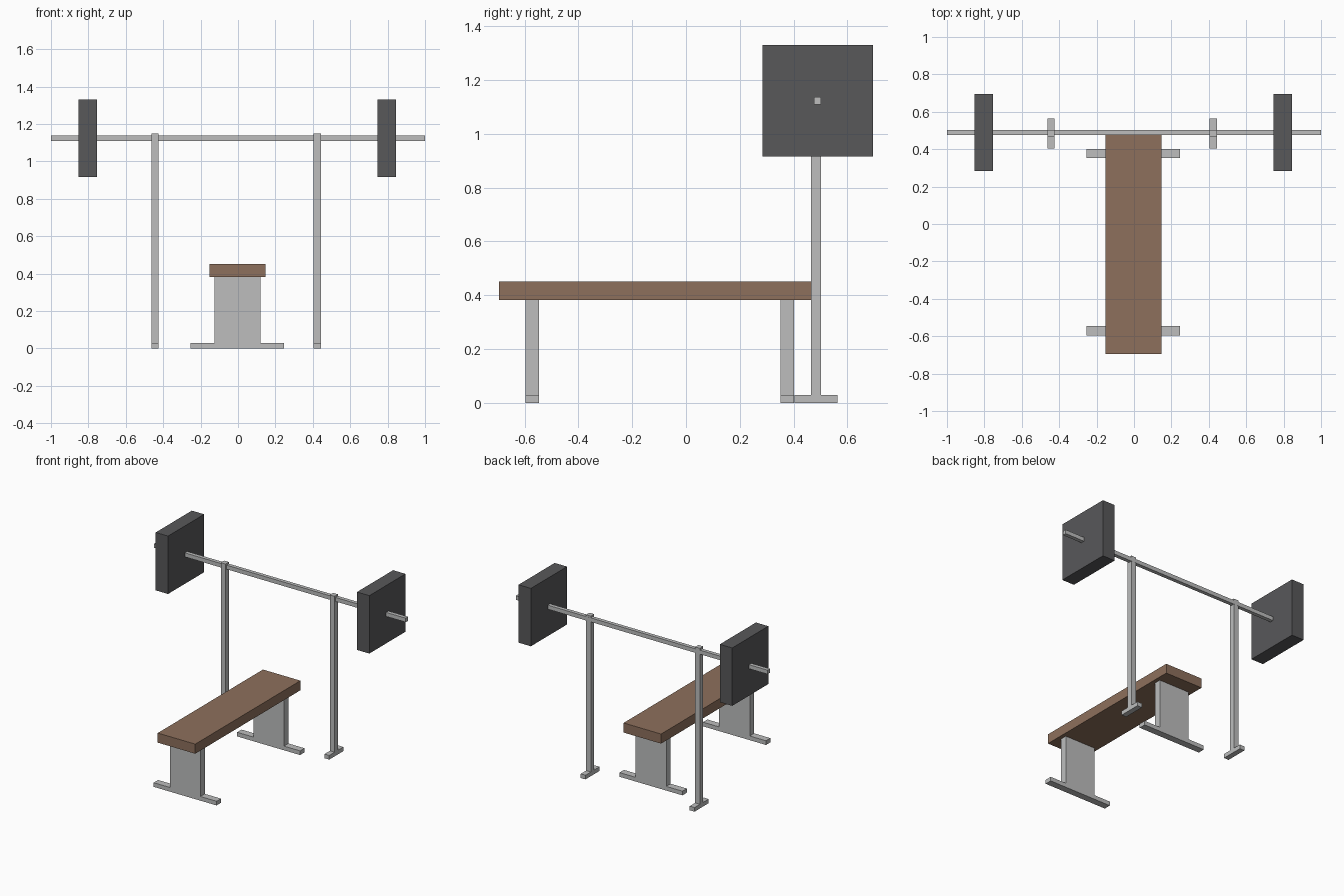
import bpy
from mathutils import Vector

cube = bpy.data.objects.get("Cube")
if cube:
    bpy.data.objects.remove(cube, do_unlink=True)


def material(name, rgb):
    m = bpy.data.materials.new(name)
    m.use_nodes = True
    m.diffuse_color = (*rgb, 1)
    m.node_tree.nodes["Principled BSDF"].inputs["Base Color"].default_value = (*rgb, 1)
    return m


steel = material("light_steel", (0.51, 0.515, 0.515))
iron = material("dark_iron", (0.098, 0.098, 0.102))
leather = material("brown_leather", (0.27, 0.162, 0.107))


def box(name, mat, x, y, z):
    """Box spanning the given (min, max) ranges."""
    lo, hi = Vector((x[0], y[0], z[0])), Vector((x[1], y[1], z[1]))
    bpy.ops.mesh.primitive_cube_add(size=1, location=(lo + hi) / 2)
    ob = bpy.context.object
    ob.name = name
    ob.scale = hi - lo
    bpy.ops.object.transform_apply(location=False, rotation=False, scale=True)
    ob.data.materials.append(mat)
    return ob


def around(centre, half):
    return (centre - half, centre + half)


MID = -0.003          # centre line of the bench
BAR_Y, BAR_Z = 0.489, 1.123

# Bench pad
box("bench_pad", leather, around(MID, 0.149), (-0.694, 0.5), (0.382, 0.451))

# Bench supports: upright panel on a wide foot
for end, y in (("front", -0.571), ("back", 0.377)):
    box(end + "_leg", steel, around(MID, 0.122), around(y, 0.025), (0.03, 0.382))
    box(end + "_foot", steel, around(MID, 0.25), around(y, 0.025), (0, 0.03))

# Rack posts on short feet, and the weight plates
for side, post_x, plate_x in (("right", -0.443, -0.804), ("left", 0.424, 0.796)):
    box(side + "_rack_post", steel, around(post_x, 0.019), around(0.483, 0.019), (0.03, 1.15))
    box(side + "_rack_foot", steel, around(post_x, 0.019), around(0.483, 0.08), (0, 0.03))
    box(side + "_weight_plate", iron, around(plate_x, 0.049),
        around(BAR_Y, 0.205), around(BAR_Z, 0.208))

# Barbell bar
box("barbell_bar", steel, (-1, 1), around(BAR_Y, 0.0135), around(BAR_Z, 0.0145))
